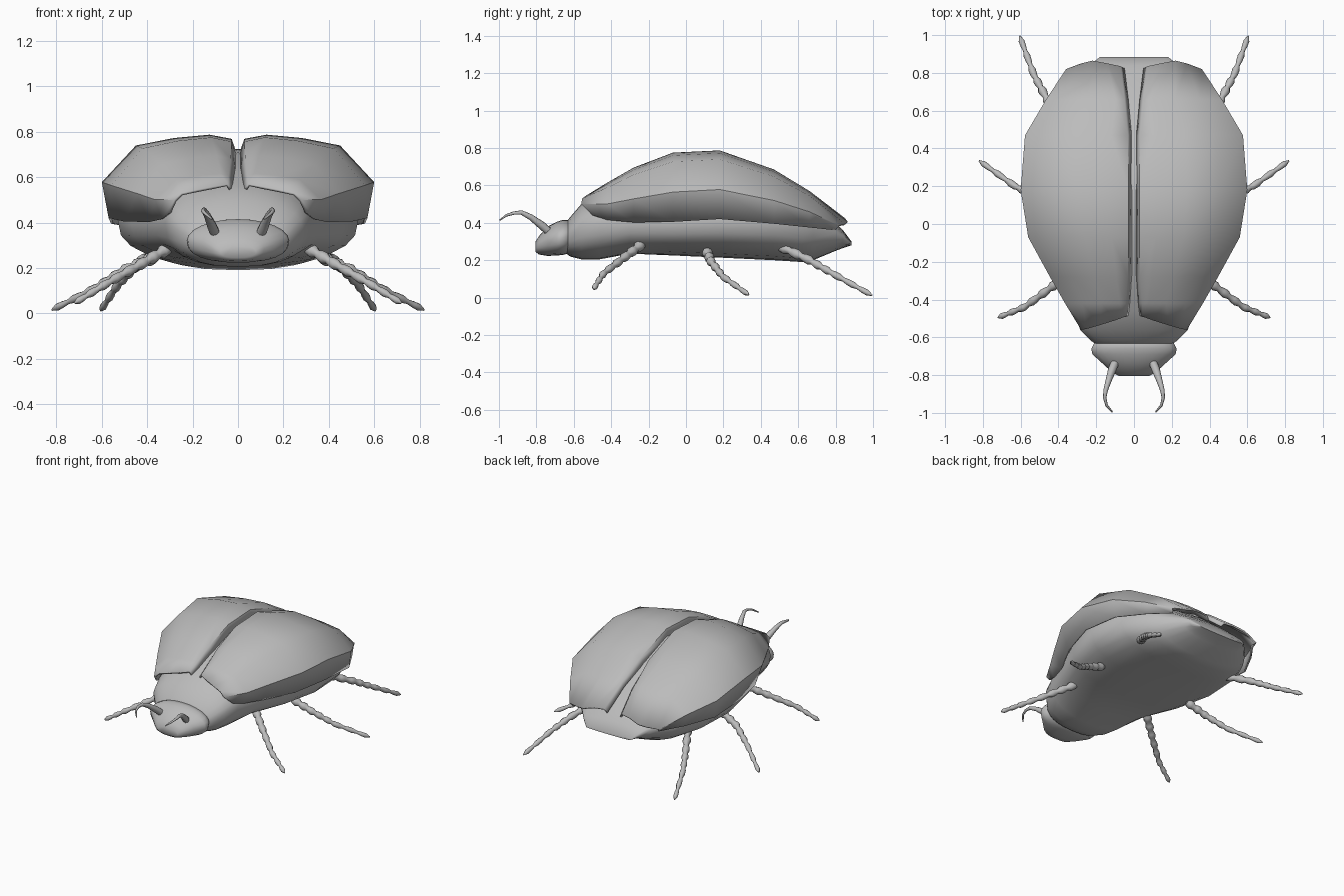
import bpy, bmesh, math
from mathutils import Vector

if "Cube" in bpy.data.objects:
    bpy.data.objects.remove(bpy.data.objects["Cube"])

grey = bpy.data.materials.new("beetle grey")
grey.diffuse_color = (0.5, 0.5, 0.5, 1)
grey.use_nodes = True
grey.node_tree.nodes["Principled BSDF"].inputs["Base Color"].default_value = grey.diffuse_color


def loft(name, rings, closed=True, angle=60):
    """Skin a list of equal-length point rings into one smooth object."""
    bm = bmesh.new()
    rows = [[bm.verts.new(p) for p in ring] for ring in rings]
    n = len(rows[0])
    for a, b in zip(rows, rows[1:]):
        for i in range(n if closed else n - 1):
            j = (i + 1) % n
            bm.faces.new((a[i], a[j], b[j], b[i]))
    if closed:
        bm.faces.new(rows[0])
        bm.faces.new(rows[-1])
    bmesh.ops.recalc_face_normals(bm, faces=bm.faces)
    mesh = bpy.data.meshes.new(name)
    bm.to_mesh(mesh)
    bm.free()
    ob = bpy.data.objects.new(name, mesh)
    bpy.context.collection.objects.link(ob)
    mesh.materials.append(grey)
    bpy.ops.object.select_all(action='DESELECT')
    bpy.context.view_layer.objects.active = ob
    ob.select_set(True)
    bpy.ops.object.shade_smooth_by_angle(angle=math.radians(angle))
    return ob


def mirror(ob):
    ob.modifiers.new("mirror", 'MIRROR').use_axis[0] = True


def section(y, w, top, mid, bot, n=24):
    """Rounded cross-section: elliptical above, flatter below."""
    ring = []
    for i in range(n):
        a = 2 * math.pi * i / n
        c, s = math.cos(a), math.sin(a)
        e = 1.0 if s >= 0 else 0.8
        x = w * math.copysign(abs(c) ** e, c)
        z = mid + (top - mid) * s if s >= 0 else mid - (mid - bot) * abs(s) ** e
        ring.append((x, y, z))
    return ring


def tube(name, path, radii, sides=8):
    """Tapered tube along a path, with the right radius at every point."""
    rings = []
    for i, p in enumerate(path):
        d = (path[min(i + 1, len(path) - 1)] - path[max(i - 1, 0)]).normalized()
        u = d.cross(Vector((0, 0, 1))).normalized()
        v = d.cross(u)
        rings.append([p + radii[i] * (u * math.cos(t) + v * math.sin(t))
                      for t in (2 * math.pi * k / sides for k in range(sides))])
    mirror(loft(name, rings))


def along(points, t):
    """Point at fraction t of a polyline."""
    f = t * (len(points) - 1)
    i = min(int(f), len(points) - 2)
    return Vector(points[i]).lerp(Vector(points[i + 1]), f - i)


# Body with tail tip: y, half width, top, widest height, bottom
loft("body", [section(*s) for s in (
    (-0.66, .17, .38, .31, .25), (-0.62, .225, .43, .34, .22),
    (-0.56, .285, .50, .38, .205), (-0.46, .32, .56, .40, .205),
    (-0.30, .37, .63, .40, .235), (-0.06, .47, .71, .40, .225),
    (0.20, .53, .725, .41, .213), (0.47, .50, .63, .40, .20),
    (0.62, .42, .54, .38, .19), (0.68, .38, .50, .37, .20),
    (0.80, .27, .40, .345, .25), (0.84, .235, .36, .33, .265),
    (0.885, .18, .30, .288, .28))])

# Head
loft("head", [section(*s) for s in (
    (-0.60, .17, .39, .33, .27), (-0.63, .21, .415, .33, .235),
    (-0.66, .226, .415, .32, .228), (-0.69, .22, .405, .315, .225),
    (-0.74, .165, .38, .305, .223), (-0.785, .115, .33, .285, .23),
    (-0.805, .08, .30, .27, .245))])

# Wing case: explicit front and rear edges, scaled sections between
rows = [[(.03, -.485, .55), (.045, -.49, .57), (.10, -.51, .56), (.18, -.535, .545),
         (.25, -.555, .53), (.28, -.56, .50), (.305, -.50, .44)]]
for y, w, top, low, inner, tuck in (
        (-0.42, .365, .615, .415, .022, .92), (-0.28, .445, .695, .402, .012, .88),
        (-0.07, .56, .775, .405, .008, .90), (0.18, .60, .787, .42, .008, .95),
        (0.47, .577, .685, .395, .012, .97), (0.66, .465, .57, .375, .03, .97)):
    h = top - low
    rows.append([(inner, y, low + .8 * h), (inner + .02, y, low + .95 * h),
                 (w * .21, y, top), (w * .47, y, low + .96 * h),
                 (w * .75, y, low + .87 * h), (w, y, low + .43 * h), (w * tuck, y, low)])
rows.append([(.05, .825, .40), (.07, .835, .425), (.14, .85, .425), (.22, .865, .405),
             (.28, .85, .395), (.36, .82, .385), (.34, .80, .36)])
case = loft("wing_case", rows, closed=False, angle=50)
solid = case.modifiers.new("thickness", 'SOLIDIFY')
solid.thickness = 0.012
solid.offset = -1
mirror(case)

# Beaded legs
for name, pts in (
        ("front_leg", [(.30, -.23, .29), (.43, -.33, .215), (.58, -.44, .13), (.72, -.495, .045)]),
        ("middle_leg", [(.36, .11, .25), (.50, .135, .19), (.63, .20, .11), (.82, .335, .015)]),
        ("rear_leg", [(.36, .49, .28), (.46, .66, .20), (.53, .79, .125), (.605, .995, .012)])):
    beads = 8
    n = beads * 3
    path = [along(pts, i / n) for i in range(n + 1)]
    radii = [(0.031 - 0.016 * i / n) * (0.62, 0.9, 1.0)[i % 3] for i in range(n + 1)]
    radii[-1] = 0.004
    tube(name, path, radii)

# Curved feelers
feeler = [(.095, -.72, .34), (.115, -.77, .385), (.135, -.83, .43), (.15, -.88, .455),
          (.155, -.92, .452), (.145, -.96, .44), (.115, -.995, .415)]
tube("feeler", [Vector(p) for p in feeler], [.022, .022, .016, .012, .009, .007, .004])
